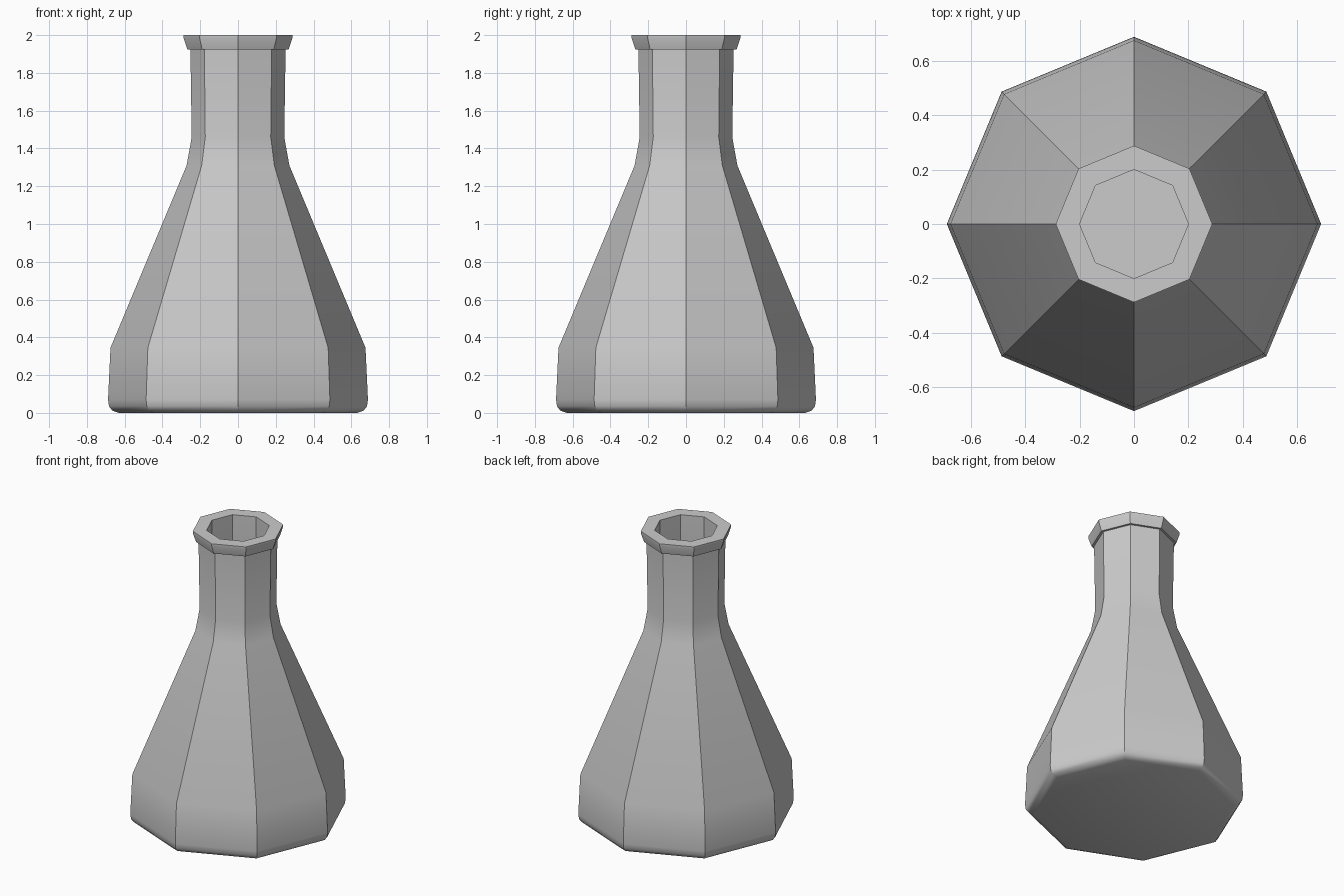
import bpy, bmesh, math

if "Cube" in bpy.data.objects:
    bpy.data.objects.remove(bpy.data.objects["Cube"])

SIDES = 8


def lathe(name, profile, angle):
    """Revolve a closed-ended (radius, z) profile into an eight-sided solid."""
    bm = bmesh.new()
    rings = []
    for r, z in profile:
        rings.append([bm.verts.new((r * math.cos(2 * math.pi * i / SIDES),
                                    r * math.sin(2 * math.pi * i / SIDES), z))
                      for i in range(SIDES)])
    for a, b in zip(rings, rings[1:]):
        for i in range(SIDES):
            j = (i + 1) % SIDES
            bm.faces.new((a[i], a[j], b[j], b[i]))
    bm.faces.new(rings[0][::-1])
    bm.faces.new(rings[-1])
    bmesh.ops.recalc_face_normals(bm, faces=bm.faces)
    mesh = bpy.data.meshes.new(name)
    bm.to_mesh(mesh)
    bm.free()
    obj = bpy.data.objects.new(name, mesh)
    bpy.context.collection.objects.link(obj)
    bpy.ops.object.select_all(action='DESELECT')
    obj.select_set(True)
    bpy.context.view_layer.objects.active = obj
    bpy.ops.object.shade_smooth_by_angle(angle=math.radians(angle))
    return obj


# Outside: rounded base, cone, neck and flared rim
outside = [(0.63, 0), (0.665, 0.012), (0.683, 0.035), (0.688, 0.07),
           (0.675, 0.345), (0.272, 1.31), (0.245, 1.46), (0.252, 1.925),
           (0.268, 1.925), (0.288, 1.985), (0.288, 2.0)]

# Inside: straight neck bore opening into the hollow body
inside = [(0.20, 2.0), (0.20, 1.46), (0.222, 1.30), (0.625, 0.335),
          (0.635, 0.08), (0.60, 0.05)]

flask = lathe("flask", outside + inside, 35)
